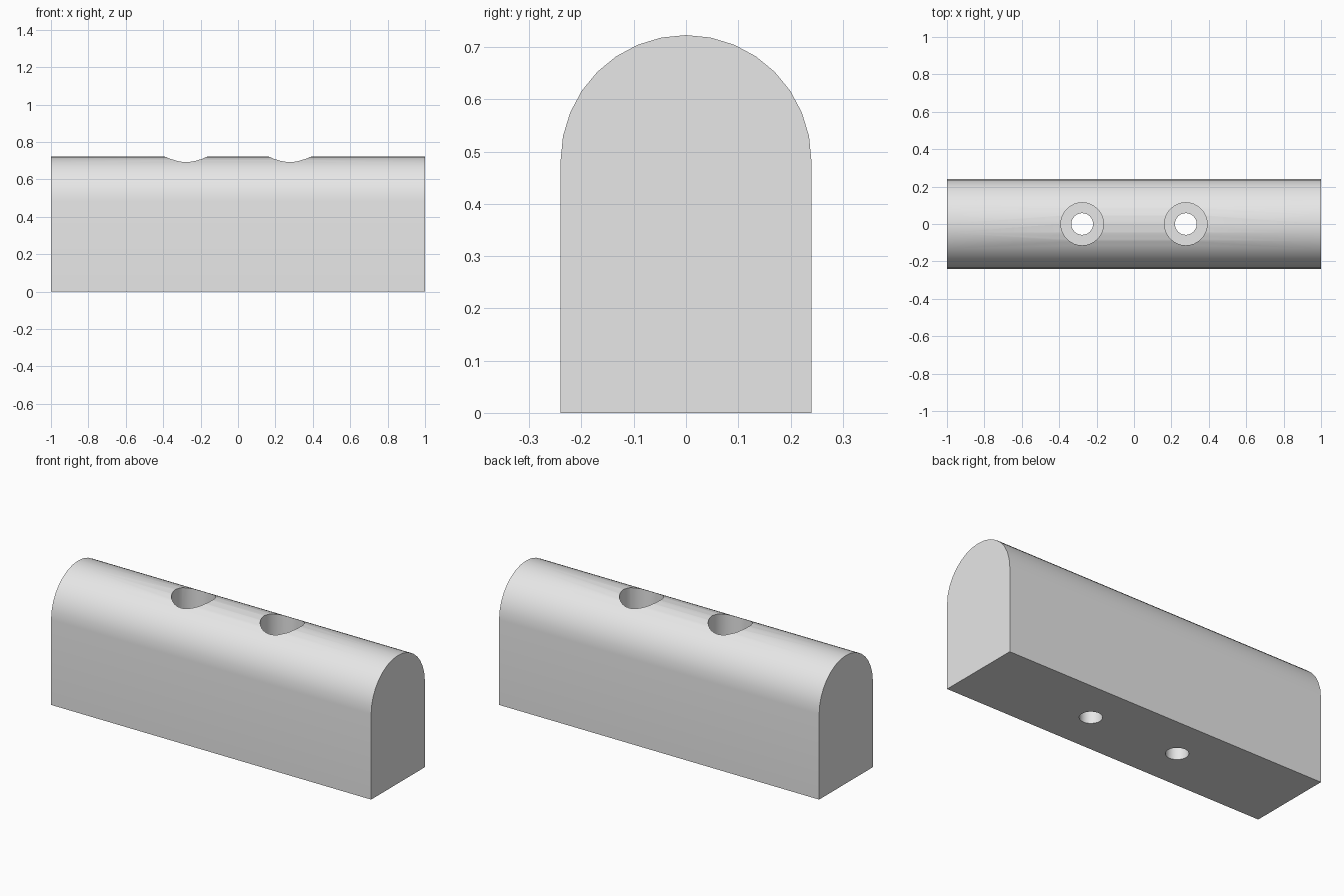
import bpy
import bmesh
from math import cos, sin, pi, radians

LENGTH, RADIUS, SHOULDER = 2.0, 0.24, 0.483
HOLE_X, BORE_R, HEAD_R, HEAD_FLOOR = 0.277, 0.058, 0.114, 0.48
ARC_STEPS = 16

old = bpy.data.objects.get("Cube")
if old:
    bpy.data.objects.remove(old, do_unlink=True)

grey = bpy.data.materials.new("plain grey")
grey.use_nodes = True
colour = (0.8, 0.8, 0.8, 1)
grey.diffuse_color = colour
grey.node_tree.nodes["Principled BSDF"].inputs["Base Color"].default_value = colour


def make_object(name, bm):
    bmesh.ops.recalc_face_normals(bm, faces=bm.faces)
    mesh = bpy.data.meshes.new(name)
    bm.to_mesh(mesh)
    bm.free()
    mesh.materials.append(grey)
    obj = bpy.data.objects.new(name, mesh)
    bpy.context.collection.objects.link(obj)
    return obj


# Round-topped block: arched profile extruded along x
profile = [(-RADIUS, 0), (RADIUS, 0)]
for i in range(ARC_STEPS + 1):
    a = pi * i / ARC_STEPS
    profile.append((RADIUS * cos(a), SHOULDER + RADIUS * sin(a)))
bm = bmesh.new()
end = bm.faces.new([bm.verts.new((-LENGTH / 2, y, z)) for y, z in profile])
swept = bmesh.ops.extrude_face_region(bm, geom=[end])["geom"]
bmesh.ops.translate(bm, vec=(LENGTH, 0, 0),
                    verts=[v for v in swept if isinstance(v, bmesh.types.BMVert)])
block = make_object("arched_block", bm)


# Stepped cutter: narrow through hole with a wide recess above
def hole_cutter(name, x):
    bm = bmesh.new()
    outline = [(0, -0.1), (BORE_R, -0.1), (BORE_R, HEAD_FLOOR),
               (HEAD_R, HEAD_FLOOR), (HEAD_R, 1), (0, 1)]
    verts = [bm.verts.new((x + r, 0, z)) for r, z in outline]
    edges = [bm.edges.new(pair) for pair in zip(verts, verts[1:])]
    bmesh.ops.spin(bm, geom=verts + edges, cent=(x, 0, 0), axis=(0, 0, 1),
                   angle=2 * pi, steps=32)
    bmesh.ops.remove_doubles(bm, verts=bm.verts, dist=0.0001)
    cutter = make_object(name, bm)
    cutter.hide_render = True
    return cutter


bpy.ops.object.select_all(action="DESELECT")
block.select_set(True)
bpy.context.view_layer.objects.active = block
for side, x in (("left", HOLE_X), ("right", -HOLE_X)):
    cutter = hole_cutter(side + "_hole_cutter", x)
    mod = block.modifiers.new(side + "_hole", "BOOLEAN")
    mod.operation = "DIFFERENCE"
    mod.solver = "EXACT"
    mod.object = cutter
    bpy.ops.object.modifier_apply(modifier=mod.name)
    bpy.data.objects.remove(cutter, do_unlink=True)

bpy.ops.object.shade_smooth_by_angle(angle=radians(30))
